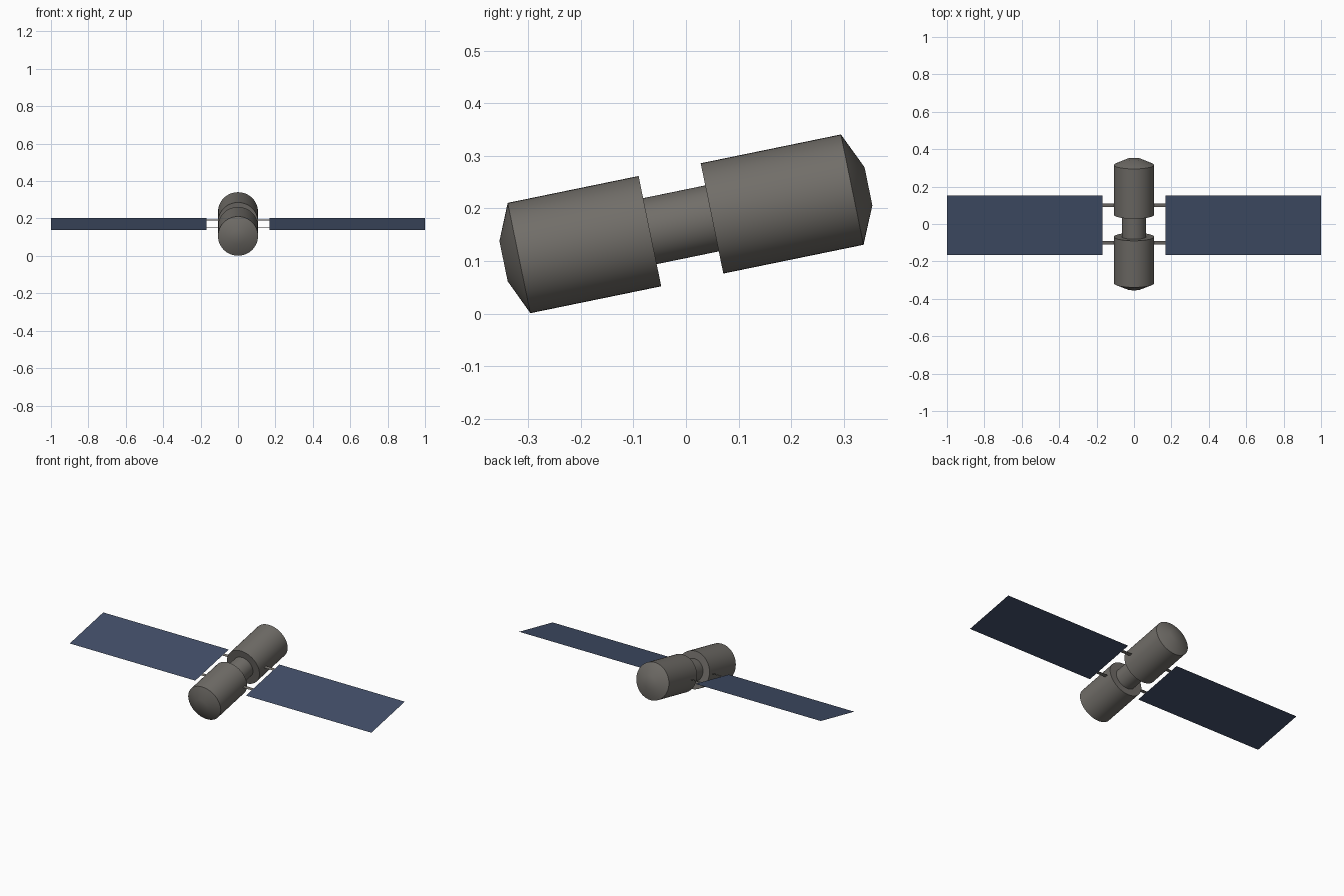
import bpy, bmesh, math
from mathutils import Matrix

if "Cube" in bpy.data.objects:
    bpy.data.objects.remove(bpy.data.objects["Cube"])

# Everything is built along local Y, then pitched nose-down about X
TILT = Matrix.Translation((0, 0, 0.171)) @ Matrix.Rotation(math.radians(11.6), 4, 'X')
SIDES = 48


def material(name, rgb):
    m = bpy.data.materials.new(name)
    m.diffuse_color = (*rgb, 1)
    m.use_nodes = True
    m.node_tree.nodes["Principled BSDF"].inputs["Base Color"].default_value = m.diffuse_color
    return m


hull = material("hull_grey", (0.165, 0.155, 0.14))
solar = material("solar_navy", (0.055, 0.078, 0.14))


def finish(name, bm, mat, smooth=False):
    bm.transform(TILT)
    me = bpy.data.meshes.new(name)
    bm.to_mesh(me)
    bm.free()
    me.materials.append(mat)
    ob = bpy.data.objects.new(name, me)
    bpy.context.collection.objects.link(ob)
    if smooth:
        bpy.ops.object.select_all(action='DESELECT')
        ob.select_set(True)
        bpy.context.view_layer.objects.active = ob
        bpy.ops.object.shade_smooth_by_angle(angle=math.radians(30))
    return ob


def lathe(name, profile):
    """Revolve (position along Y, radius) rings and cap both ends."""
    bm = bmesh.new()
    rings = []
    for y, r in profile:
        rings.append([bm.verts.new((r * math.cos(a), y, r * math.sin(a)))
                      for a in (2 * math.pi * i / SIDES for i in range(SIDES))])
    for a, b in zip(rings, rings[1:]):
        for i in range(SIDES):
            j = (i + 1) % SIDES
            bm.faces.new((a[i], a[j], b[j], b[i]))
    bm.faces.new(rings[0])
    bm.faces.new(rings[-1])
    bmesh.ops.recalc_face_normals(bm, faces=bm.faces)
    return finish(name, bm, hull, True)


def sheet(name, x0, x1, y0, y1, mat):
    """Flat sheet lying in the tilted plane of the craft."""
    bm = bmesh.new()
    x0, x1 = min(x0, x1), max(x0, x1)
    bm.faces.new([bm.verts.new((x, y, 0)) for x, y in
                  ((x0, y0), (x1, y0), (x1, y1), (x0, y1))])
    return finish(name, bm, mat)


# Two pressurised modules with domed outer ends, joined by a narrow neck
R = 0.107
lathe("front_module", [(-0.354, 0.039), (-0.324, R), (-0.070, R)])
lathe("back_module", [(0.0505, R), (0.3225, R), (0.354, 0.037)])
lathe("neck", [(-0.075, 0.064), (0.055, 0.064)])

# Solar wings, each held by two flat struts
for side, s in (("right", 1), ("left", -1)):
    sheet(f"{side}_solar_panel", s * 0.168, s * 1.0, -0.1685, 0.155, solar)
    for end, y in (("front", -0.103), ("back", 0.103)):
        sheet(f"{side}_{end}_strut", s * 0.09, s * 0.168, y - 0.01, y + 0.01, hull)
